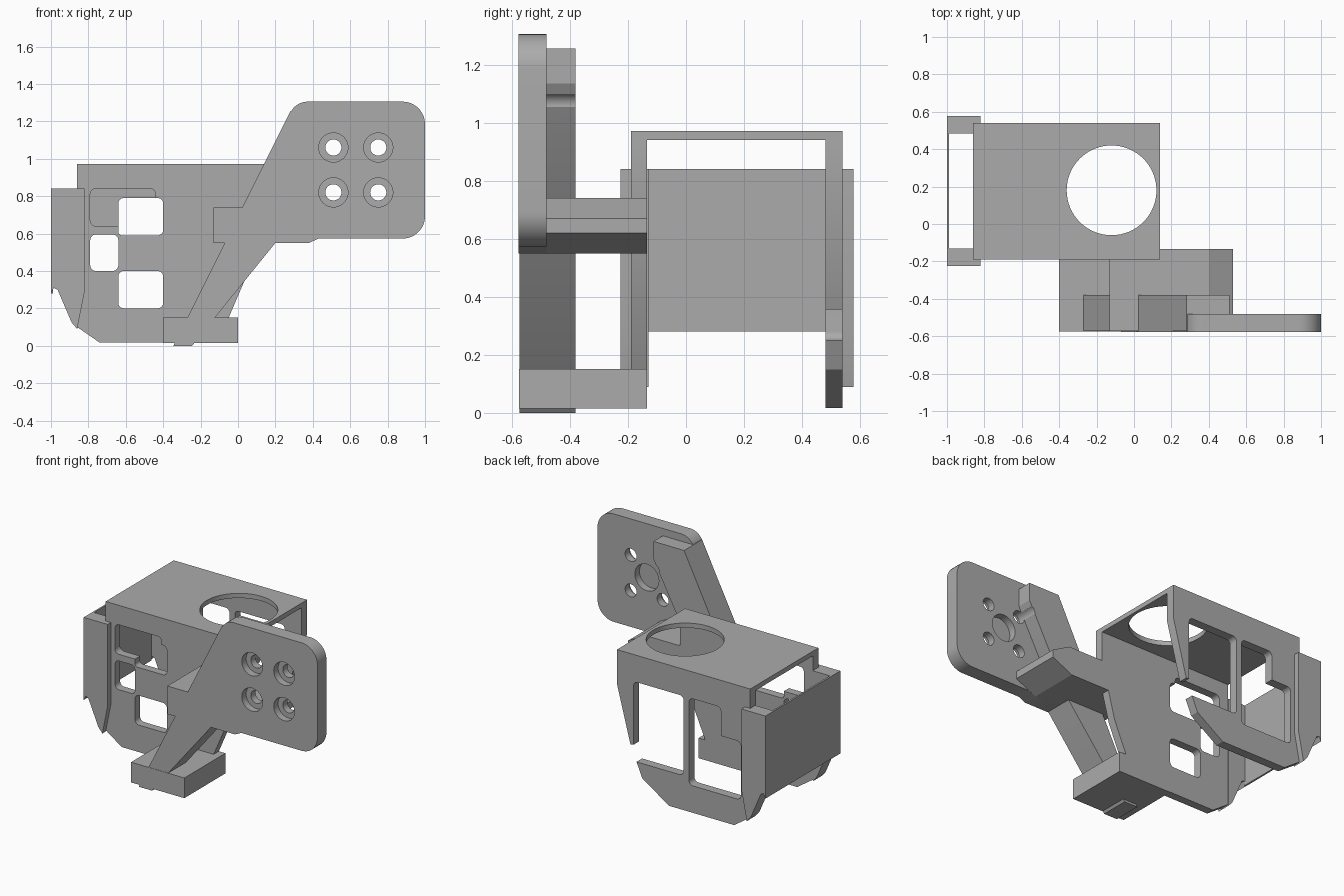
import bpy, bmesh, math
from mathutils import Vector

cube = bpy.data.objects.get("Cube")
if cube:
    bpy.data.objects.remove(cube)

grey = bpy.data.materials.new("plain grey")
grey.use_nodes = True
grey.diffuse_color = (0.41, 0.41, 0.41, 1)
grey.node_tree.nodes["Principled BSDF"].inputs["Base Color"].default_value = (0.41, 0.41, 0.41, 1)


def prism(name, pts, lo, hi, axis="y"):
    """Extrude a profile (xz along y, or xy along z) from lo to hi."""
    bm = bmesh.new()
    put = (lambda a, b, t: (a, t, b)) if axis == "y" else (lambda a, b, t: (a, b, t))
    face = bm.faces.new([bm.verts.new(put(a, b, lo)) for a, b in pts])
    grown = bmesh.ops.extrude_face_region(bm, geom=[face])["geom"]
    for v in grown:
        if isinstance(v, bmesh.types.BMVert):
            v.co[1 if axis == "y" else 2] = hi
    bmesh.ops.recalc_face_normals(bm, faces=bm.faces)
    mesh = bpy.data.meshes.new(name)
    bm.to_mesh(mesh)
    bm.free()
    mesh.materials.append(grey)
    ob = bpy.data.objects.new(name, mesh)
    bpy.context.scene.collection.objects.link(ob)
    return ob


def rect(x0, x1, z0, z1):
    return [(x0, z0), (x1, z0), (x1, z1), (x0, z1)]


def circle(x, z, r, n=40):
    return [(x + r * math.cos(math.tau * i / n), z + r * math.sin(math.tau * i / n)) for i in range(n)]


def rounded(pts, radii, n=7):
    """Round each corner of a polygon with its own radius."""
    if not isinstance(radii, list):
        radii = [radii] * len(pts)
    out = []
    for i, r in enumerate(radii):
        p = Vector(pts[i])
        if r == 0:
            out.append(p[:])
            continue
        a = (Vector(pts[i - 1]) - p).normalized()
        b = (Vector(pts[(i + 1) % len(pts)]) - p).normalized()
        half = a.angle(b) / 2
        c = p + (a + b).normalized() * r / math.sin(half)
        s, e = p + a * r / math.tan(half) - c, p + b * r / math.tan(half) - c
        for k in range(n):
            t = k / (n - 1)
            out.append((c + (s * (1 - t) + e * t).normalized() * r)[:])
    return out


def cut(ob, pts, lo, hi, axis="y"):
    """Subtract a prism from the part and drop the cutter."""
    cutter = prism("cutter", pts, lo, hi, axis)
    cutter.hide_render = True
    mod = ob.modifiers.new("cut", "BOOLEAN")
    mod.operation, mod.solver, mod.object = "DIFFERENCE", "EXACT", cutter
    mesh = bpy.data.meshes.new_from_object(ob.evaluated_get(bpy.context.evaluated_depsgraph_get()))
    ob.modifiers.clear()
    ob.data = mesh
    bpy.data.objects.remove(cutter)


# Housing top with round opening
top = prism("top_plate", rect(-.86, .14, -.19, .54), .94, .972, "z")
cut(top, circle(-.12, .18, .24, 64), .9, 1, "z")

# Housing side plates
side = [(-.86, .94), (-.86, .1), (-.74, .017), (-.25, .017), (-.05, .15), (.04, .36), (.14, .74), (.14, .94)]
front = prism("front_side_plate", side, -.19, -.135)
back = prism("back_side_plate", side, .48, .54)
upper_window = rect(-.64, -.4, .59, .79)

# Front windows
stepped = [(-.79, .64), (-.64, .64), (-.64, .59), (-.4, .59), (-.4, .79), (-.44, .79), (-.44, .84), (-.79, .84)]
cut(front, rounded(stepped, [.03, 0, .02, .03, .03, 0, .03, .03]), -.3, 0)
for window in (rect(-.79, -.64, .4, .595), rect(-.64, -.4, .2, .4)):
    cut(front, rounded(window, .03), -.3, 0)

# Back windows and the open notch beside the post
tall = [(-.79, .2), (-.4, .2), (-.4, .79), (-.64, .79), (-.64, .595), (-.79, .595)]
cut(back, rounded(tall, [.03, .03, .03, .03, 0, .03]), .4, .6)
notch = [(-.36, .25), (.12, .25), (.12, .345), (.015, .36), (.015, .79), (-.36, .79)]
cut(back, rounded(notch, [.03, 0, 0, 0, .03, .03]), .4, .6)

# End plate with clip flanges
prism("end_plate", rect(-1, -.988, .28, .84), -.135, .485)
flange = [(-1, .84), (-1, .28), (-.985, .31), (-.965, .3), (-.89, .125), (-.86, .09), (-.82, .29), (-.82, .84)]
filler = [(-1, .84), (-1, .28), (-.985, .31), (-.965, .3), (-.89, .125), (-.86, .09), (-.86, .84)]
for label, outer, mid, inner in (("front", -.225, -.19, -.13), ("back", .577, .54, .485)):
    prism(label + "_flange", flange, min(outer, mid), max(outer, mid))
    prism(label + "_flange_filler", filler, min(mid, inner), max(mid, inner))

# Foot block, slanted beam and shelf
prism("foot_block", rect(-.4, 0, .015, .152), -.575, -.135)
prism("slanted_beam", [(-.345, 0), (-.245, 0), (.2, .55), (.51, 1.135), (.51, 1.255), (.28, 1.255)], -.573, -.38)
shelf = [(-.13, .55), (.38, .55), (.53, .62), (.53, .67), (.4, .74), (-.13, .74)]
prism("shelf", shelf, -.572, -.135).scale.y = 1
cut(bpy.data.objects["shelf"], [(.2, .5), (.6, .5), (.6, .8), (.2, .8)], -.6, -.48)

# Mounting head with counterbored holes and a blind centre recess
head_outline = [(-.07, .55), (.38, .55), (.43, .573), (1, .573), (1, 1.305), (.31, 1.305)]
head = prism("mounting_head", rounded(head_outline, [0, 0, 0, .12, .12, .1], 12), -.577, -.48)
beam = bpy.data.objects["slanted_beam"]
for x in (.51, .75):
    for z in (.82, 1.06):
        cut(head, circle(x, z, .043), -.7, -.3)
        cut(head, circle(x, z, .078), -.7, -.53)
        cut(beam, circle(x, z, .078), -.7, -.53)
        cut(beam, circle(x, z, .043), -.7, -.3)
cut(head, circle(.63, .94, .09), -.53, -.4)

# Smooth the round walls, keep the edges crisp
for ob in bpy.context.scene.objects:
    ob.select_set(ob.type == "MESH")
bpy.context.view_layer.objects.active = head
bpy.ops.object.shade_smooth_by_angle(angle=math.radians(25))
